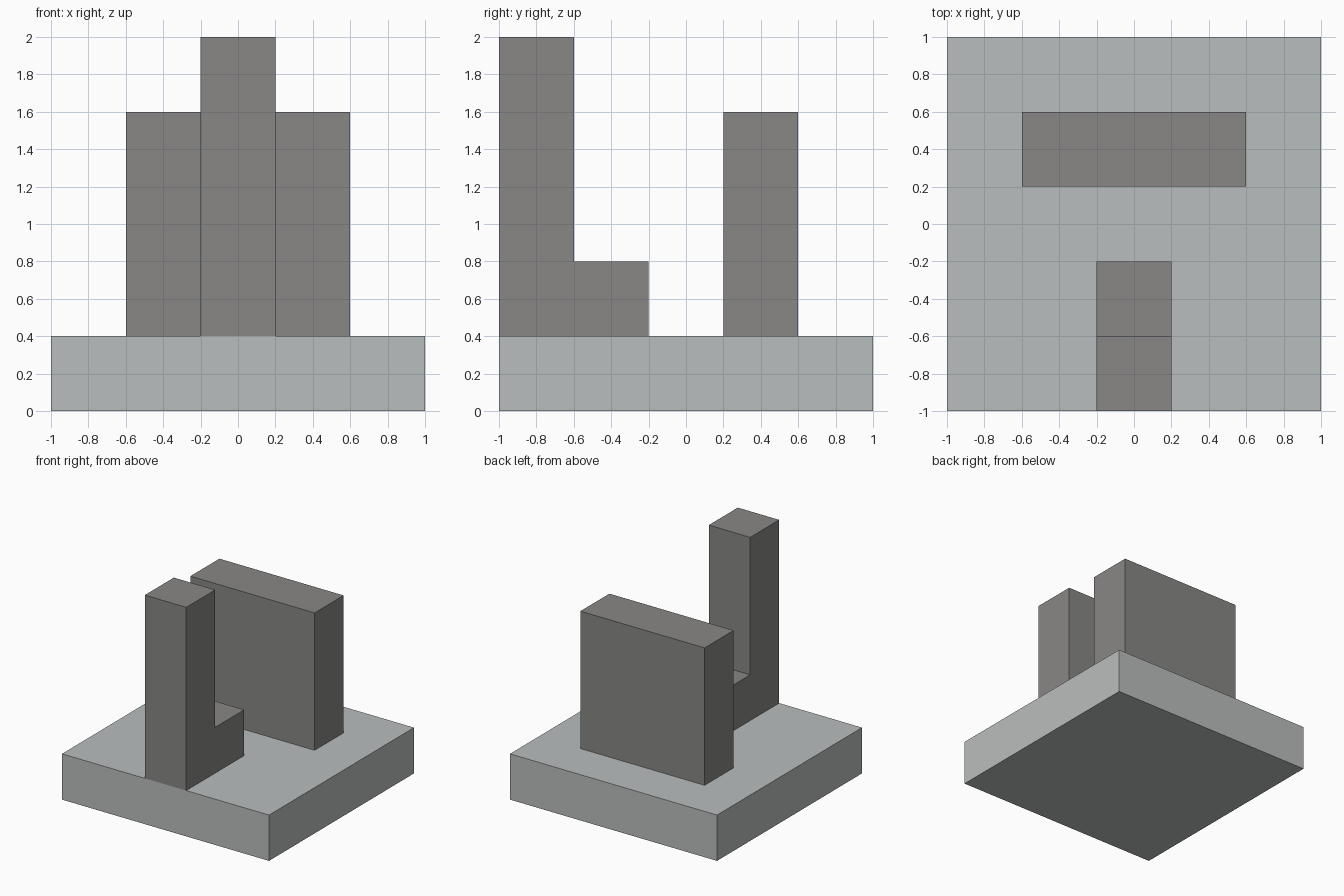
import bpy
import bmesh

cube = bpy.data.objects.get("Cube")
if cube:
    bpy.data.objects.remove(cube, do_unlink=True)


def make_material(name, colour):
    mat = bpy.data.materials.new(name)
    mat.use_nodes = True
    mat.diffuse_color = colour
    mat.node_tree.nodes["Principled BSDF"].inputs["Base Color"].default_value = colour
    return mat


def extrude_profile(name, profile, half_width, mat):
    """Extrude a closed (y, z) profile evenly to both sides of x = 0."""
    bm = bmesh.new()
    face = bm.faces.new([bm.verts.new((-half_width, y, z)) for y, z in profile])
    result = bmesh.ops.extrude_face_region(bm, geom=[face])
    moved = [v for v in result["geom"] if isinstance(v, bmesh.types.BMVert)]
    bmesh.ops.translate(bm, verts=moved, vec=(2 * half_width, 0, 0))
    bmesh.ops.recalc_face_normals(bm, faces=bm.faces)
    mesh = bpy.data.meshes.new(name)
    bm.to_mesh(mesh)
    bm.free()
    mesh.materials.append(mat)
    obj = bpy.data.objects.new(name, mesh)
    bpy.context.collection.objects.link(obj)
    return obj


def rectangle(y0, y1, z0, z1):
    return [(y0, z0), (y1, z0), (y1, z1), (y0, z1)]


light_grey = make_material("light grey", (0.49, 0.515, 0.508, 1))
dark_grey = make_material("dark grey", (0.246, 0.242, 0.239, 1))

BASE_TOP = 0.4

# Square base slab
extrude_profile("base_slab", rectangle(-1, 1, 0, BASE_TOP), 1, light_grey)

# Wide wall towards the back
extrude_profile("rear_wall", rectangle(0.2, 0.6, BASE_TOP, 1.6), 0.6, dark_grey)

# Tall front post with a low step behind it
post_profile = [(-1, BASE_TOP), (-0.2, BASE_TOP), (-0.2, 0.8),
                (-0.6, 0.8), (-0.6, 2), (-1, 2)]
extrude_profile("front_post", post_profile, 0.2, dark_grey)
